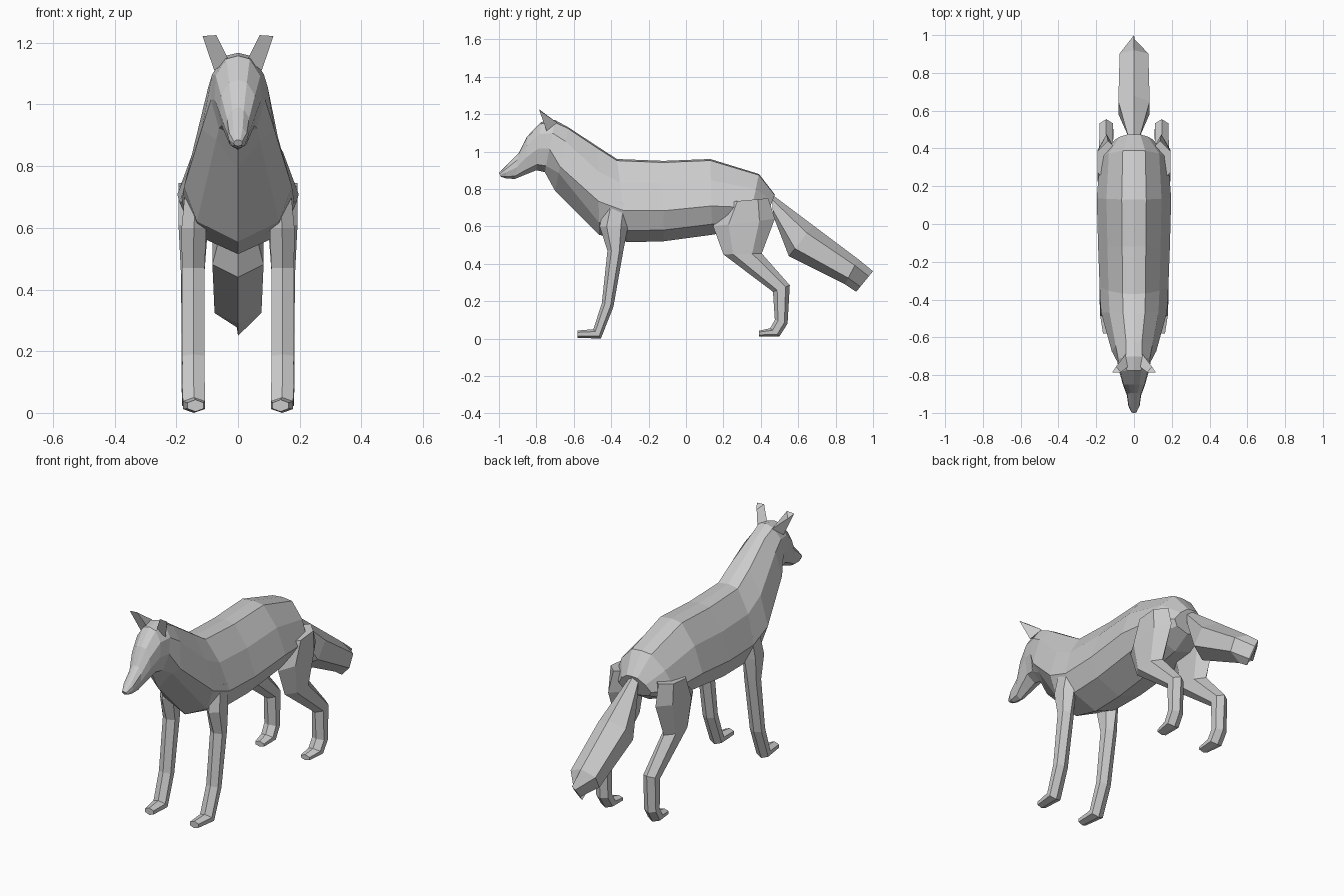
import bpy, bmesh
from mathutils import Vector

cube = bpy.data.objects.get("Cube")
if cube:
    bpy.data.objects.remove(cube)

fur = bpy.data.materials.new("grey_fur")
fur.use_nodes = True
grey = (0.6, 0.6, 0.6, 1)
fur.diffuse_color = grey
fur.node_tree.nodes["Principled BSDF"].inputs["Base Color"].default_value = grey


def loft(name, rings):
    """Skin a list of equal-sized closed rings and cap both ends."""
    bm = bmesh.new()
    loops = [[bm.verts.new(p) for p in ring] for ring in rings]
    for a, b in zip(loops, loops[1:]):
        n = len(a)
        for i in range(n):
            j = (i + 1) % n
            bm.faces.new((a[i], a[j], b[j], b[i]))
    bm.faces.new(loops[0])
    bm.faces.new(loops[-1])
    bmesh.ops.recalc_face_normals(bm, faces=bm.faces)
    mesh = bpy.data.meshes.new(name)
    bm.to_mesh(mesh)
    bm.free()
    mesh.materials.append(fur)
    obj = bpy.data.objects.new(name, mesh)
    bpy.context.collection.objects.link(obj)
    return obj


def section(profile, start, end, half_width, cx=0):
    """Symmetric ring hung between two points of the side outline."""
    a, b = Vector((cx, *start)), Vector((cx, *end))
    right = [a.lerp(b, t) + Vector((x * half_width, 0, 0)) for x, t in profile]
    left = [a.lerp(b, t) - Vector((x * half_width, 0, 0)) for x, t in profile[-2:0:-1]]
    return right + left


def both_sides(name, rings):
    for side, sign in (("left", 1), ("right", -1)):
        loft(f"{side}_{name}", [[(sign * p[0], p[1], p[2]) for p in r] for r in rings])


# Cross-sections as (width share, share of the way from top to bottom)
TORSO = [(0, 0), (.33, .02), (.74, .28), (1, .62), (.76, .86), (0, 1)]
NECK = [(0, 0), (.35, .02), (.82, .22), (1, .62), (.6, .72), (0, 1)]
SKULL = [(0, 0), (.5, .04), (.95, .25), (1, .55), (.7, .88), (0, 1)]
LIMB = [(0, 0), (1, .25), (1, .75), (0, 1)]

# Torso, neck and head in one skin, from rump to nose
body = [
    (TORSO, (.475, .77), (.43, .65), .10),
    (TORSO, (.39, .88), (.33, .59), .18),
    (TORSO, (.13, .96), (.14, .555), .197),
    (TORSO, (-.12, .95), (-.12, .52), .19),
    (TORSO, (-.37, .96), (-.31, .515), .182),
    (TORSO, (-.47, 1.025), (-.465, .555), .175),
    (NECK, (-.63, 1.13), (-.70, .79), .118),
    (SKULL, (-.70, 1.168), (-.755, .89), .088),
    (SKULL, (-.775, 1.158), (-.80, .90), .076),
    (SKULL, (-.85, 1.08), (-.855, .878), .058),
    (SKULL, (-.895, .99), (-.915, .853), .038),
    (SKULL, (-.96, .925), (-.965, .857), .03),
    (SKULL, (-1, .885), (-.99, .865), .014),
]
loft("body", [section(*s) for s in body])

# Tail: narrow root, full brush, wedge tip
tail = [
    ((.46, .77), (.465, .66), .03),
    ((.68, .605), (.55, .44), .083),
    ((.92, .425), (.85, .29), .076),
    ((1, .36), (.91, .25), .004),
]
loft("tail", [section(LIMB, *s) for s in tail])

# Front legs: front point, back point, half width, centre x
front_leg = [
    ((-.43, .74), (-.30, .72), .035, .135),
    ((-.462, .60), (-.31, .60), .04, .143),
    ((-.42, .47), (-.335, .47), .037, .145),
    ((-.45, .19), (-.388, .17), .036, .145),
    ((-.495, .05), (-.455, 0), .036, .143),
    ((-.58, .043), (-.58, .004), .026, .138),
]
both_sides("front_leg", [section(LIMB, *s) for s in front_leg])

# Hind legs: broad thigh, bent hock, small paw
hind_leg = [
    ((.22, .73), (.44, .75), .055, .138),
    ((.145, .60), (.475, .64), .048, .145),
    ((.20, .45), (.405, .455), .038, .147),
    ((.465, .25), (.555, .285), .036, .147),
    ((.475, .10), (.543, .08), .036, .147),
    ((.45, .055), (.50, .012), .036, .145),
    ((.39, .042), (.39, .012), .027, .14),
]
both_sides("hind_leg", [section(LIMB, *s) for s in hind_leg])

# Ears: blunt wedges leaning forward and outward
ear = [
    [(.03, -.755, 1.145), (.077, -.745, 1.11), (.045, -.69, 1.155)],
    [(.07, -.785, 1.225), (.115, -.785, 1.222), (.095, -.755, 1.2)],
]
both_sides("ear", ear)
